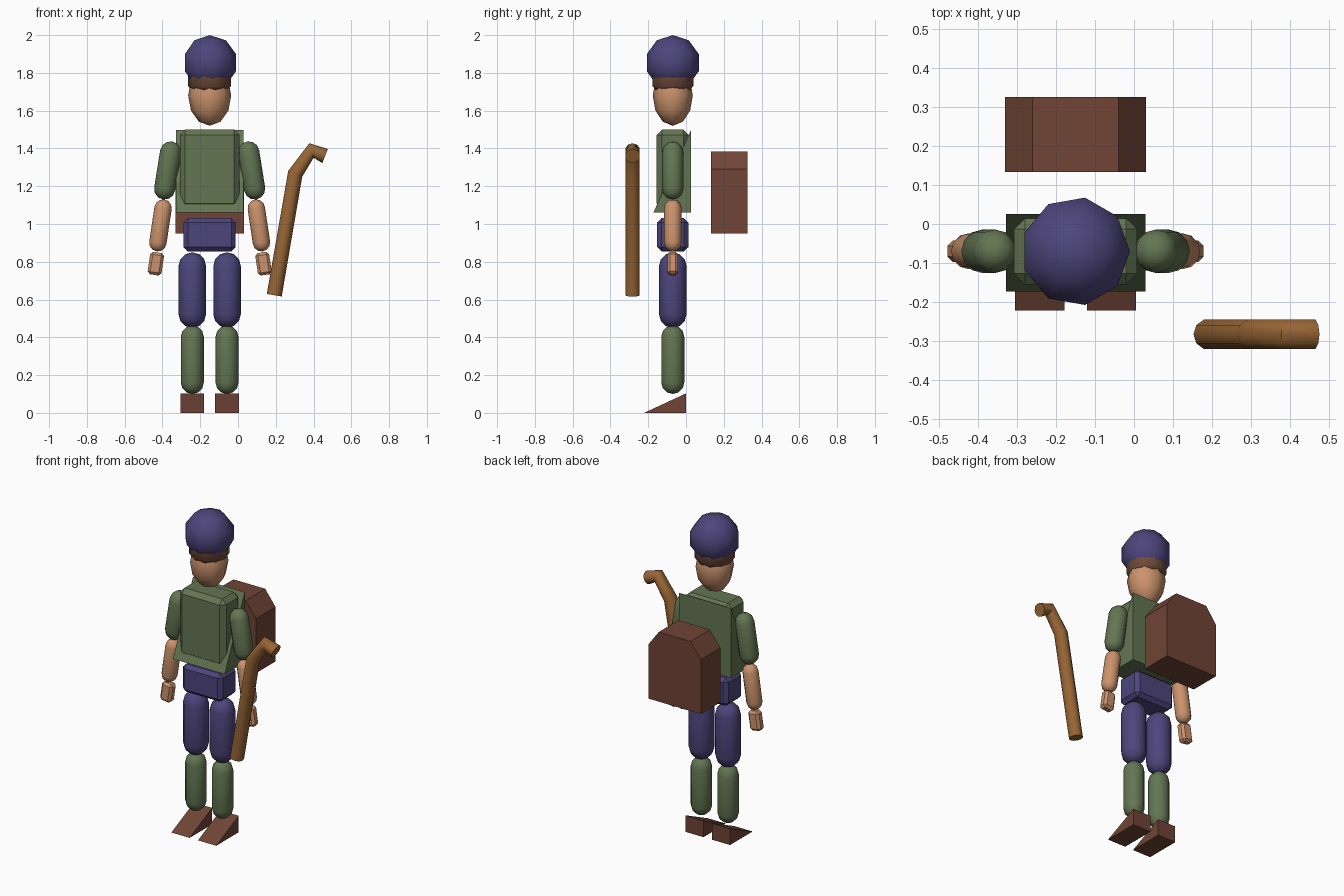
import bpy, bmesh
from math import sin, cos, pi, radians
from mathutils import Vector

if "Cube" in bpy.data.objects:
    bpy.data.objects.remove(bpy.data.objects["Cube"])

CX, CY = -0.15, -0.07          # axis of the figure


def material(name, rgb):
    m = bpy.data.materials.new(name)
    m.diffuse_color = (*rgb, 1)
    m.use_nodes = True
    m.node_tree.nodes["Principled BSDF"].inputs["Base Color"].default_value = m.diffuse_color
    return m


PURPLE = material("purple_cloth", (0.075, 0.06, 0.20))
GREEN = material("green_cloth", (0.125, 0.18, 0.085))
BROWN = material("brown_leather", (0.16, 0.058, 0.036))
HAIR = material("hair_brown", (0.16, 0.07, 0.04))
SKIN = material("skin", (0.60, 0.29, 0.15))
WOOD = material("wood", (0.31, 0.13, 0.035))


def finish(name, bm, mat, smooth=None):
    bmesh.ops.remove_doubles(bm, verts=bm.verts, dist=1e-5)
    bmesh.ops.recalc_face_normals(bm, faces=bm.faces)
    me = bpy.data.meshes.new(name)
    bm.to_mesh(me)
    bm.free()
    me.materials.append(mat)
    if smooth:
        for p in me.polygons:
            p.use_smooth = True
        me.set_sharp_from_angle(angle=radians(smooth))
    ob = bpy.data.objects.new(name, me)
    bpy.context.collection.objects.link(ob)
    return ob


def loft(name, stations, sides, mat, smooth=60, depth=1.0):
    """Skin rings along stations of (centre, tangent in the xz plane, radius)."""
    bm = bmesh.new()
    rings = []
    for c, t, r in stations:
        t = t.normalized()
        u, v = Vector((t.z, 0, -t.x)), Vector((0, depth, 0))
        rings.append([bm.verts.new(c + u * r * cos(2 * pi * k / sides) + v * r * sin(2 * pi * k / sides))
                      for k in range(sides)])
    for a, b in zip(rings, rings[1:]):
        for k in range(sides):
            j = (k + 1) % sides
            bm.faces.new((a[k], a[j], b[j], b[k]))
    for ring, st in ((rings[0], stations[0]), (rings[-1], stations[-1])):
        if st[2] > 1e-6:
            bm.faces.new(ring)
    return finish(name, bm, mat, smooth)


UP = Vector((0, 0, 1))


def ball(name, z, r, rz, sides, rows, mat, depth=1.0):
    st = [(Vector((CX, CY, z - rz * cos(pi * i / rows))), UP, r * sin(pi * i / rows) if 0 < i < rows else 0)
          for i in range(rows + 1)]
    return loft(name, st, sides, mat, 70, depth)


def capsule(name, top, bottom, r, mat, sides=12):
    a, b = Vector((top[0], CY, top[1])), Vector((bottom[0], CY, bottom[1]))
    t = (b - a).normalized()
    caps = [(r * (1 - cos(radians(d))), r * sin(radians(d))) for d in (0, 30, 60, 90)]
    st = [(a + t * h, t, w) for h, w in caps] + [(b - t * h, t, w) for h, w in reversed(caps)]
    return loft(name, st, sides, mat)


def box(name, centre, size, bevel, mat, tilt=0.0):
    bm = bmesh.new()
    bmesh.ops.create_cube(bm, size=1)
    bmesh.ops.scale(bm, vec=size, verts=bm.verts)
    bmesh.ops.bevel(bm, geom=bm.edges[:], offset=bevel, segments=1, affect='EDGES')
    ob = finish(name, bm, mat)
    ob.location = centre
    ob.rotation_euler.y = tilt
    return ob


def prism(name, profile, axis, lo, hi, mat):
    """Extrude a profile of (y, z) along x, or of (x, z) along y."""
    bm = bmesh.new()
    put = (lambda p, d: (d, p[0], p[1])) if axis == 'x' else (lambda p, d: (p[0], d, p[1]))
    a = [bm.verts.new(put(p, lo)) for p in profile]
    b = [bm.verts.new(put(p, hi)) for p in profile]
    bm.faces.new(a)
    bm.faces.new(b)
    for k in range(len(a)):
        j = (k + 1) % len(a)
        bm.faces.new((a[k], a[j], b[j], b[k]))
    return finish(name, bm, mat)


# head, hair band and hat
ball("head", 1.68, 0.114, 0.16, 8, 6, SKIN, 0.93)
loft("hair", [(Vector((CX, CY, z)), UP, r) for z, r in ((1.705, 0.09), (1.73, 0.114), (1.80, 0.114))],
     10, HAIR)
ball("hat", 1.854, 0.147, 0.146, 9, 5, PURPLE)

# torso, wedge-shaped coat and hips
box("torso", (CX, CY, 1.29), (0.316, 0.17, 0.42), 0.028, GREEN)
prism("coat", [(-0.173, 1.06), (0.026, 1.06), (0.026, 1.497)], 'x', CX - 0.179, CX + 0.179, GREEN)
box("hips", (CX, CY, 0.943), (0.276, 0.165, 0.175), 0.022, PURPLE)

# arms and legs, on both sides of the figure
for side, s in (("right", -1), ("left", 1)):
    capsule(side + "_upper_arm", (CX + s * 0.198, 1.437), (CX + s * 0.247, 1.13), 0.056, GREEN)
    capsule(side + "_forearm", (CX + s * 0.240, 1.13), (CX + s * 0.281, 0.855), 0.046, SKIN)
    box(side + "_hand", (CX + s * 0.285, CY, 0.79), (0.074, 0.056, 0.12), 0.014, SKIN, -s * 0.15)
    capsule(side + "_thigh", (CX + s * 0.092, 0.85), (CX + s * 0.092, 0.45), 0.073, PURPLE)
    capsule(side + "_shin", (CX + s * 0.092, 0.463), (CX + s * 0.092, 0.10), 0.061, GREEN)
    x = CX + s * 0.092
    prism(side + "_shoe", [(-0.222, 0), (0, 0), (0, 0.103)], 'x', x - 0.063, x + 0.063, BROWN)

# backpack with cut top corners
prism("backpack", [(CX - 0.181, 0.95), (CX + 0.181, 0.95), (CX + 0.181, 1.29), (CX + 0.11, 1.385),
                   (CX - 0.11, 1.385), (CX - 0.181, 1.29)], 'y', 0.133, 0.326, BROWN)

# crooked walking staff
pts = [Vector((x, -0.283, z)) for x, z in ((0.192, 0.623), (0.303, 1.266), (0.389, 1.389), (0.461, 1.360))]
dirs = [(b - a).normalized() for a, b in zip(pts, pts[1:])]
tans = [dirs[0]] + [a + b for a, b in zip(dirs, dirs[1:])] + [dirs[-1]]
loft("staff", [(p, t, 0.04) for p, t in zip(pts, tans)], 10, WOOD, 45)
